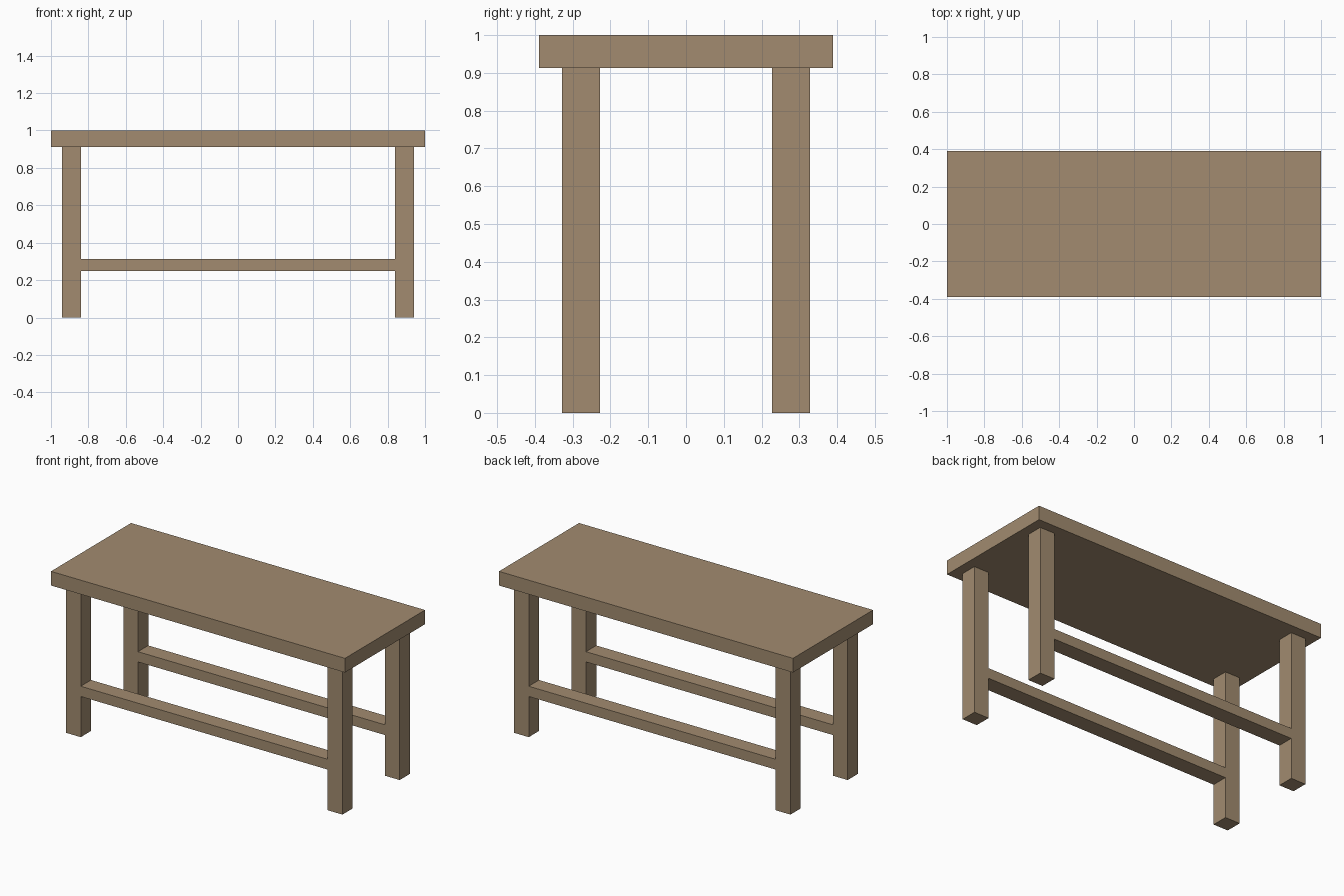
import bpy

if "Cube" in bpy.data.objects:
    bpy.data.objects.remove(bpy.data.objects["Cube"])

wood = bpy.data.materials.new("wood")
wood.diffuse_color = (0.36, 0.26, 0.16, 1)
wood.use_nodes = True
wood.node_tree.nodes["Principled BSDF"].inputs["Base Color"].default_value = wood.diffuse_color


def box(name, x, y, z):
    """Box spanning the given (min, max) ranges."""
    bpy.ops.mesh.primitive_cube_add(size=1, location=[(a + b) / 2 for a, b in (x, y, z)])
    obj = bpy.context.object
    obj.name = name
    obj.scale = [b - a for a, b in (x, y, z)]
    bpy.ops.object.transform_apply(location=False, rotation=False, scale=True)
    obj.data.materials.append(wood)
    return obj


def span(side, inner, outer):
    return sorted((side * inner, side * outer))


TOP_Z = 0.913
LEG_X = (0.84, 0.94)
LEG_Y = (0.228, 0.328)

# Table top slab
box("table_top", (-1, 1), (-0.389, 0.389), (TOP_Z, 1))

for sy, depth in ((-1, "front"), (1, "back")):
    # Legs
    for sx, side in ((-1, "left"), (1, "right")):
        box(f"{depth}_{side}_leg", span(sx, *LEG_X), span(sy, *LEG_Y), (0, TOP_Z))
    # Long stretcher between the legs, flush with their faces
    box(f"{depth}_stretcher", (-LEG_X[0], LEG_X[0]), span(sy, *LEG_Y), (0.25, 0.313))
